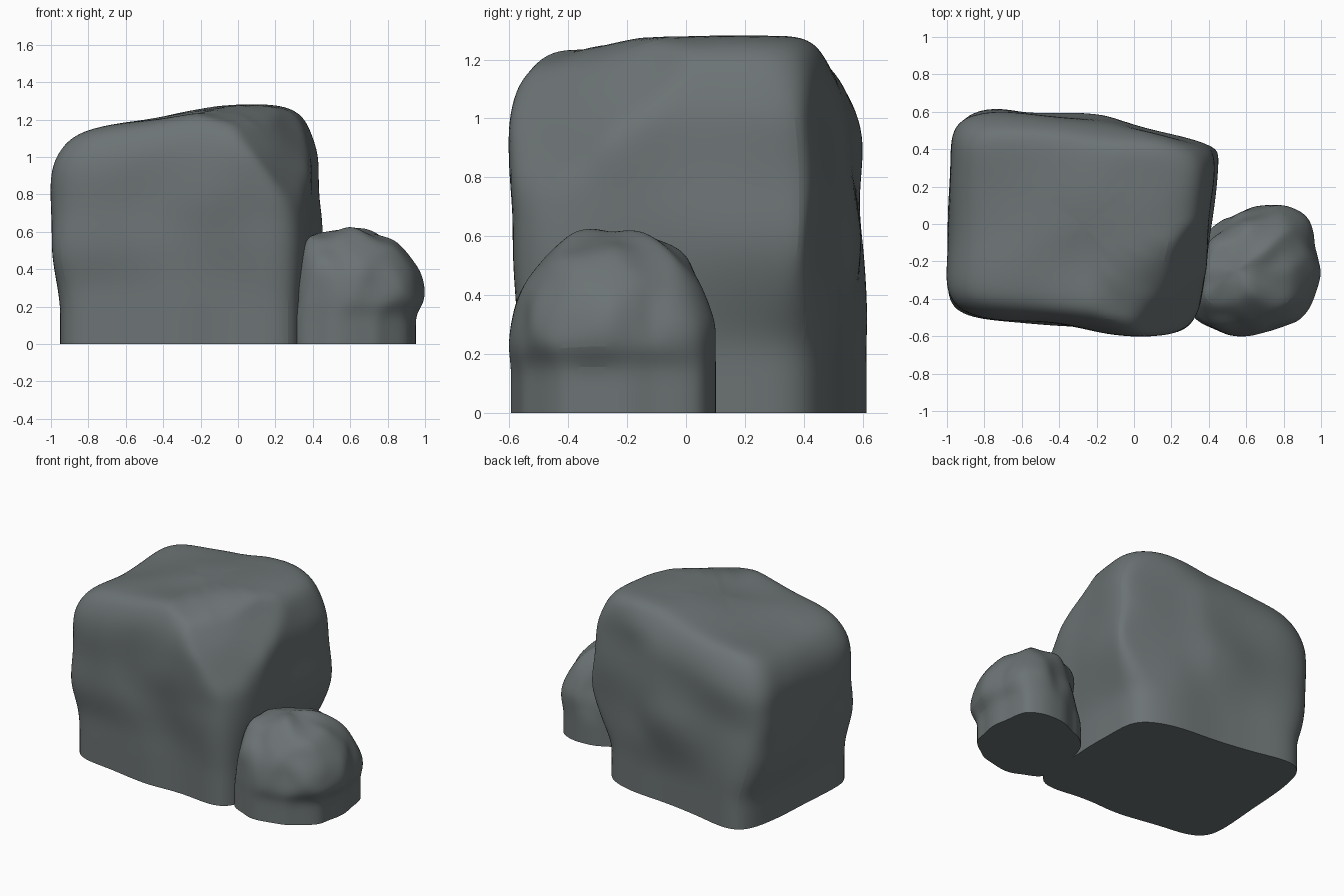
import bpy, bmesh, math
from mathutils import Vector, noise

if "Cube" in bpy.data.objects:
    bpy.data.objects.remove(bpy.data.objects["Cube"])

stone = bpy.data.materials.new("slate_grey_stone")
stone.use_nodes = True
colour = (0.15, 0.172, 0.175, 1)
stone.diffuse_color = colour
shader = next(n for n in stone.node_tree.nodes if n.type == 'BSDF_PRINCIPLED')
shader.inputs["Base Color"].default_value = colour
shader.inputs["Roughness"].default_value = 0.9


def quad_point(quad, u, v):
    """Map a point of the square -1..1 into a quad given as FL, FR, BR, BL."""
    fl, fr, br, bl = (Vector(c) for c in quad)
    s, t = (u + 1) / 2, (v + 1) / 2
    return fl.lerp(fr, s).lerp(bl.lerp(br, s), t)


def boulder(name, levels, squareness, top, skirt, bump, scale, count, facets=()):
    """Loft rounded quads upward, flatten facets, roughen and close the ends."""
    bm = bmesh.new()
    rings = []
    for h, quad in levels:
        ring = []
        for i in range(count):
            a = math.tau * i / count
            c, s = math.cos(a), math.sin(a)
            r = (abs(c) ** squareness + abs(s) ** squareness) ** (-1 / squareness)
            flat = quad_point(quad, r * c, r * s)
            p = Vector((flat.x, flat.y, h * top(flat.x)))
            # press whatever sticks out of a facet plane back onto it
            for normal, offset in facets:
                n = Vector(normal)
                p -= n * max(0, p.dot(n) - offset) / n.length_squared
            # the skirt repeats the noise of its upper rim, so it stays vertical
            n = noise.noise_vector(Vector((p.x, p.y, max(p.z, skirt))) * scale) * bump
            if p.z < skirt * 1.5:
                n.z = 0
            ring.append(bm.verts.new(p + n))
        rings.append(ring)
    for low, high in zip(rings, rings[1:]):
        for i in range(count):
            j = (i + 1) % count
            bm.faces.new((low[i], low[j], high[j], high[i]))
    base = bm.faces.new(rings[0][::-1])
    bm.faces.new(rings[-1])
    crease = bm.edges.layers.float.new("crease_edge")
    for e in base.edges:
        e[crease] = 1
    mesh = bpy.data.meshes.new(name)
    bm.to_mesh(mesh)
    bm.free()
    mesh.materials.append(stone)
    obj = bpy.data.objects.new(name, mesh)
    bpy.context.collection.objects.link(obj)
    sub = obj.modifiers.new("soften", 'SUBSURF')
    sub.levels = sub.render_levels = 2
    bpy.ops.object.select_all(action='DESELECT')
    bpy.context.view_layer.objects.active = obj
    obj.select_set(True)
    bpy.ops.object.shade_smooth_by_angle(angle=math.radians(40))


def shrink(quad, k, lean=0):
    """Scale a quad about its middle, moved by lean towards -x."""
    mid = sum((Vector(c) for c in quad), Vector((0, 0))) / 4 - Vector((lean, 0))
    return [mid.lerp(Vector(c), k) for c in quad]


# large blocky boulder
foot = [(-.98, -.47), (.33, -.60), (.34, .44), (-.87, .64)]
waist = [(-.99, -.47), (.33, -.60), (.41, .47), (-.92, .64)]
belly = [(-1.01, -.49), (.34, -.61), (.49, .51), (-.95, .64)]
chest = [(-1.00, -.48), (.34, -.63), (.46, .51), (-.97, .62)]
shoulder = [(-.99, -.47), (.34, -.61), (.42, .49), (-.95, .59)]
crown = [(-.94, -.44), (.33, -.55), (.37, .44), (-.91, .54)]
# a gentle front slope, a steep front left corner cut, a bent back
facets = [((.15, -.3, 1), 1.33), ((1.3, -.92, 1), 1.65), ((.28, 1, 0), .53)]
boulder("large_boulder",
        [(0, foot), (.10, foot), (.19, foot), (.29, waist), (.42, belly),
         (.52, belly), (.62, chest), (.72, chest), (.80, chest), (.88, shoulder),
         (.95, crown), (.985, shrink(crown, .91)), (1.0, shrink(crown, .78)),
         (1.0, shrink(crown, .55)), (1.0, shrink(crown, .35)),
         (1.0, shrink(crown, .15))],
        8, lambda x: 1.27 - .19 * max(0, -.1 - x), .24, .028, 2.6, 56, facets)

# small round boulder pressed against the large one
ground = [(.24, -.59), (.94, -.55), (.95, .15), (.36, .03)]
bulge = [(.25, -.61), (1.0, -.56), (.98, .13), (.38, .04)]
boulder("small_boulder",
        [(0, ground), (.08, ground), (.16, ground), (.22, bulge), (.30, bulge),
         (.38, shrink(bulge, .94, .1)), (.45, shrink(bulge, .87, .14)),
         (.52, shrink(bulge, .76, .16)), (.575, shrink(bulge, .6, .16)),
         (.60, shrink(bulge, .4, .14)), (.61, shrink(bulge, .16, .12))],
        2.6, lambda x: 1.0, .16, .035, 7, 40)
